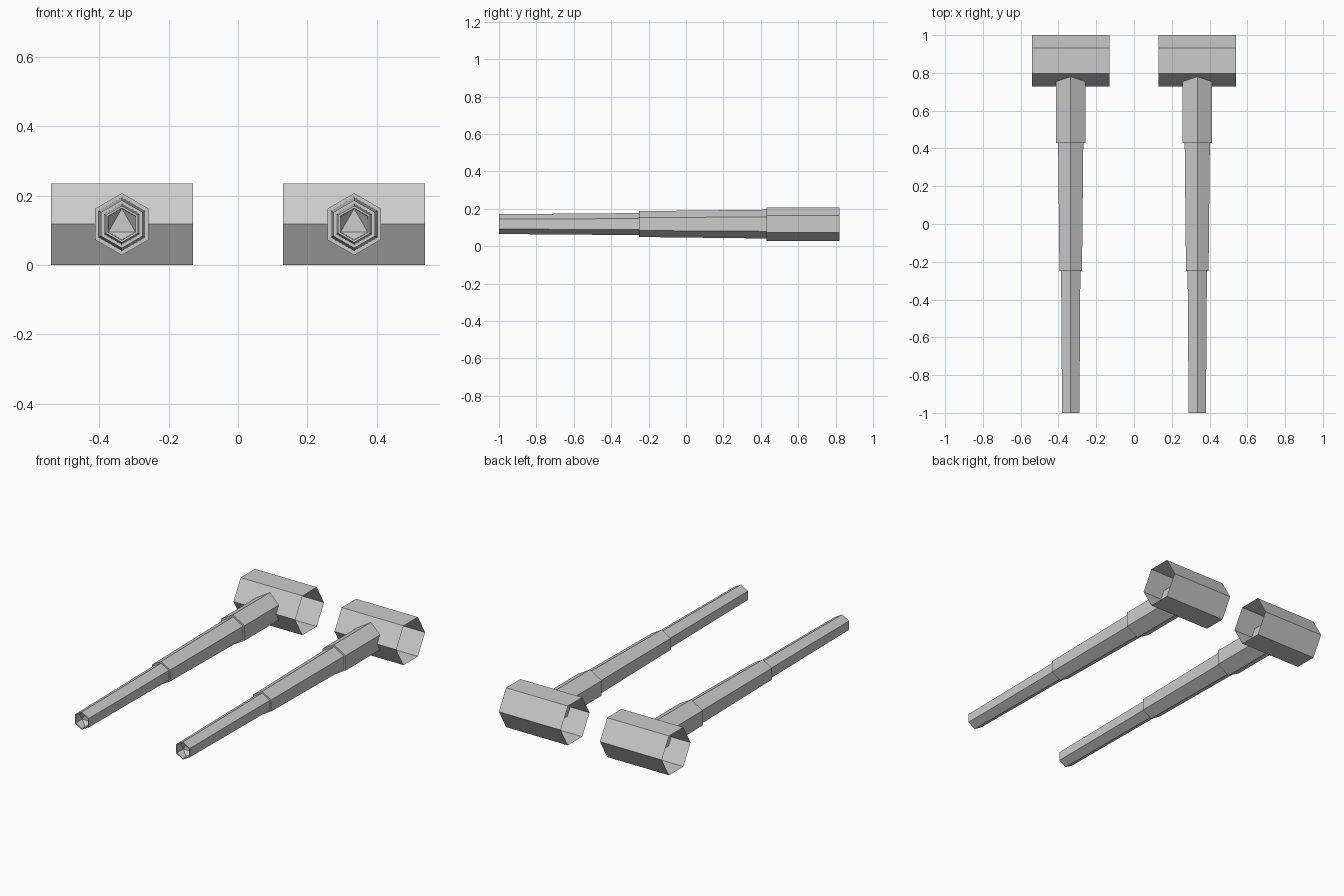
import bpy, bmesh
from math import sin, cos, pi

if "Cube" in bpy.data.objects:
    bpy.data.objects.remove(bpy.data.objects["Cube"])

CX, CZ = 0.335, 0.118


def make_object(name, bm):
    bmesh.ops.recalc_face_normals(bm, faces=bm.faces)
    mesh = bpy.data.meshes.new(name)
    bm.to_mesh(mesh)
    bm.free()
    obj = bpy.data.objects.new(name, mesh)
    bpy.context.collection.objects.link(obj)
    return obj


def bridge(bm, a, b):
    n = len(a)
    for i in range(n):
        bm.faces.new((a[i], a[(i + 1) % n], b[(i + 1) % n], b[i]))


def handle(name, x):
    bm = bmesh.new()

    def ring(y, r, stagger=0.0):
        # hexagon with a corner pointing up; stagger pushes alternate corners deeper
        return [bm.verts.new((x + r * sin(i * pi / 3),
                              y + (stagger if i % 2 == 0 else 0),
                              CZ + r * cos(i * pi / 3))) for i in range(6)]

    # socket in the front tip, then the stepped, tapering outside
    floor = ring(-0.97, 0.045, 0.03)
    rings = [floor, ring(-1.0, 0.046)]
    for y, r in [(-1.0, 0.053), (-0.25, 0.059), (-0.25, 0.069),
                 (0.43, 0.077), (0.43, 0.0895), (0.82, 0.0895)]:
        rings.append(ring(y, r))
    for a, b in zip(rings, rings[1:]):
        bridge(bm, a, b)
    bm.faces.new(rings[-1])
    # faceted socket floor
    bm.faces.new((floor[0], floor[2], floor[4]))
    for i in (0, 2, 4):
        bm.faces.new((floor[i], floor[i + 1], floor[(i + 2) % 6]))
    return make_object(name, bm)


def head(name, x):
    # open hexagonal sleeve lying across the handle
    bm = bmesh.new()
    ends = [[bm.verts.new((x + dx, 0.864 + 0.136 * cos(i * pi / 3),
                           CZ + 0.136 * sin(i * pi / 3))) for i in range(6)]
            for dx in (-0.205, 0.205)]
    bridge(bm, *ends)
    return make_object(name, bm)


# left and right pair
for side, s in (("left", -1), ("right", 1)):
    handle(side + "_handle", s * CX)
    head(side + "_head", s * CX)
